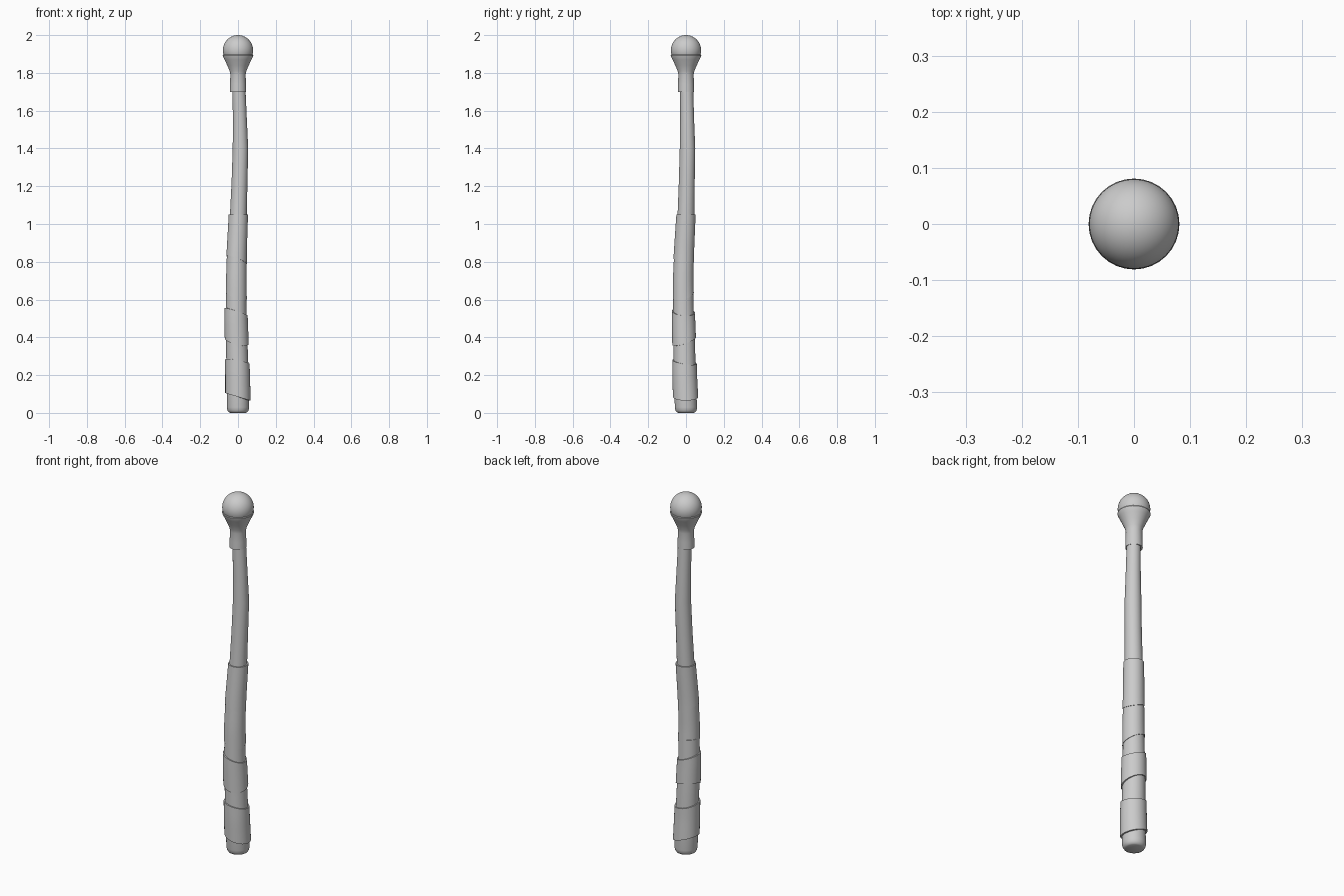
import bpy, bmesh, math

if "Cube" in bpy.data.objects:
    bpy.data.objects.remove(bpy.data.objects["Cube"])

# Shaft stations: z, centre x, centre y, radius
PATH = [(0.03, 0, 0, .059), (0.2, -.002, -.007, .057), (0.35, -.006, -.009, .055),
        (0.5, -.010, -.013, .053), (0.7, -.009, -.015, .050), (0.85, -.007, -.011, .047),
        (1.05, .002, .0, .0445), (1.22, .008, .004, .042), (1.4, .013, .008, .041),
        (1.55, .010, .006, .037), (1.75, .004, .003, .034)]
SEG = 32


def station(z):
    z = min(max(z, PATH[0][0]), PATH[-1][0])
    for a, b in zip(PATH, PATH[1:]):
        if z <= b[0]:
            t = (z - a[0]) / (b[0] - a[0])
            return [a[i] + (b[i] - a[i]) * t for i in (1, 2, 3)]


def loft(name, rings, closed=False):
    bm = bmesh.new()
    loops = [[bm.verts.new(p) for p in r] for r in rings]
    pairs = list(zip(loops, loops[1:]))
    if closed:
        pairs.append((loops[-1], loops[0]))
    for a, b in pairs:
        for i in range(SEG):
            j = (i + 1) % SEG
            bm.faces.new((a[i], a[j], b[j], b[i]))
    if not closed:
        bm.faces.new(loops[0][::-1])
        bm.faces.new(loops[-1])
    bmesh.ops.recalc_face_normals(bm, faces=bm.faces)
    me = bpy.data.meshes.new(name)
    bm.to_mesh(me)
    bm.free()
    ob = bpy.data.objects.new(name, me)
    bpy.context.collection.objects.link(ob)
    bpy.ops.object.select_all(action='DESELECT')
    bpy.context.view_layer.objects.active = ob
    ob.select_set(True)
    bpy.ops.object.shade_smooth_by_angle(angle=math.radians(35))
    return ob


def ring(z, r, cx=0, cy=0):
    return [(cx + r * math.cos(2 * math.pi * i / SEG),
             cy + r * math.sin(2 * math.pi * i / SEG), z) for i in range(SEG)]


# Gently crooked shaft with a rounded foot
foot = [ring(z, r) for z, r in ((0, .042), (.004, .050), (.014, .056))]
loft("shaft", foot + [ring(z, r, x, y) for z, x, y, r in PATH])


# Grip wraps: sleeves following the shaft, with slanted end edges
def wrap(name, low, high, thick):
    def edge(e, a):
        z, sx, sy = e
        return z + sx * math.cos(a) + sy * math.sin(a)

    def band(t, off):
        pts = []
        for i in range(SEG):
            a = 2 * math.pi * i / SEG
            z = edge(low, a) * (1 - t) + edge(high, a) * t
            x, y, r = station(z)
            pts.append((x + (r + off) * math.cos(a), y + (r + off) * math.sin(a), z))
        return pts
    n = 6
    loft(name, [band(0, -.004)] + [band(k / n, thick) for k in range(n + 1)]
         + [band(1, -.004)], closed=True)


# each edge: mean z, tilt along x, tilt along y
wrap("grip_wrap_top", (.81, -.02, -.01), (1.05, 0, 0), .0065)
wrap("grip_wrap_upper", (.62, -.02, .015), (.83, -.02, -.01), .0045)
wrap("grip_wrap_middle", (.38, -.015, .02), (.535, -.02, -.005), .0085)
wrap("grip_wrap_lower", (.085, -.02, 0), (.27, -.012, -.01), .0085)
wrap("grip_under_layer", (.25, 0, 0), (.64, 0, 0), .002)

# Flared collar
loft("collar", [ring(z, r) for z, r in (
    (1.70, .043), (1.74, .042), (1.79, .0405), (1.81, .044), (1.84, .057),
    (1.87, .071), (1.888, .080), (1.893, .081), (1.897, .079))])

# Orb
bpy.ops.mesh.primitive_uv_sphere_add(segments=40, ring_count=24, radius=.08, location=(0, 0, 1.92))
bpy.context.object.name = "orb"
bpy.ops.object.shade_smooth()
